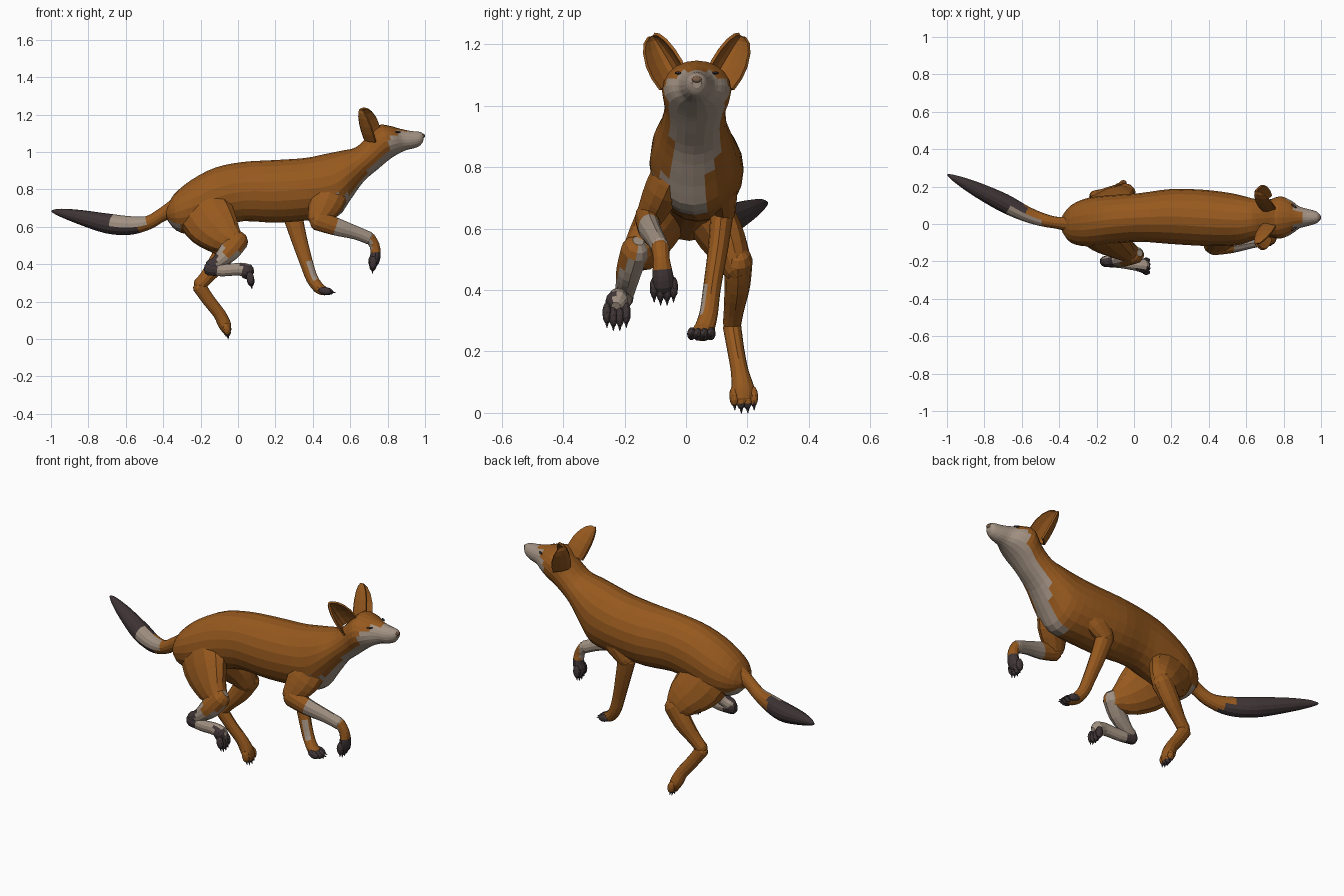
import bpy, bmesh, math
from mathutils import Vector, Matrix

if "Cube" in bpy.data.objects:
    bpy.data.objects.remove(bpy.data.objects["Cube"])

ORANGE, CREAM, DARK, NOSE = range(4)
MATS = []
for name, col in [("orange fur", (0.305, 0.099, 0.013)), ("cream fur", (0.36, 0.285, 0.225)),
                  ("dark fur", (0.05, 0.035, 0.037)), ("brown nose", (0.20, 0.115, 0.07))]:
    m = bpy.data.materials.new(name)
    m.diffuse_color = (*col, 1)
    m.use_nodes = True
    m.node_tree.nodes["Principled BSDF"].inputs["Base Color"].default_value = m.diffuse_color
    MATS.append(m)


def finish(bm, name, rule):
    """Turn a bmesh into a flat shaded object; rule(centre, normal) picks the colour."""
    bmesh.ops.recalc_face_normals(bm, faces=bm.faces)
    bm.normal_update()
    for f in bm.faces:
        f.material_index = rule(f.calc_center_median(), f.normal) if callable(rule) else rule
    me = bpy.data.meshes.new(name)
    bm.to_mesh(me)
    bm.free()
    for m in MATS:
        me.materials.append(m)
    ob = bpy.data.objects.new(name, me)
    bpy.context.collection.objects.link(ob)
    return ob


def smooth(rows, steps):
    """Catmull-Rom interpolation of rows of numbers."""
    out = []
    for i in range(len(rows) - 1):
        a, b, c, d = (rows[max(i - 1, 0)], rows[i], rows[i + 1], rows[min(i + 2, len(rows) - 1)])
        for k in range(steps):
            t = k / steps
            out.append([0.5 * (2 * q + (r - p) * t + (2 * p - 5 * q + 4 * r - s) * t * t
                               + (3 * q - p - 3 * r + s) * t ** 3) for p, q, r, s in zip(a, b, c, d)])
    return out + [list(rows[-1])]


def skin(rings, name, rule):
    bm = bmesh.new()
    vs = [[bm.verts.new(p) for p in r] for r in rings]
    n = len(rings[0])
    for a, b in zip(vs, vs[1:]):
        for i in range(n):
            bm.faces.new((a[i], a[(i + 1) % n], b[(i + 1) % n], b[i]))
    bm.faces.new(vs[0])
    bm.faces.new(vs[-1])
    return finish(bm, name, rule)


def limb(name, rows, rule=ORANGE, sides=12, steps=3):
    """Tube with rounded ends through rows of x, y, z, in-plane radius, y radius."""
    rows = smooth(rows, steps)
    pts = [Vector(r[:3]) for r in rows]
    last = len(pts) - 1
    rings = []
    for i, r in enumerate(rows):
        t = (pts[min(i + 1, last)] - pts[max(i - 1, 0)]).normalized()
        side = (Vector((0, 1, 0)) - t * t.y).normalized()
        up = t.cross(side)

        def ring(c, k):
            return [c + up * (math.cos(a) * r[3] * k) + side * (math.sin(a) * r[4] * k)
                    for a in [2 * math.pi * j / sides for j in range(sides)]]
        if i == 0:
            rings += [ring(pts[0] - t * r[4] * d, k) for d, k in [(0.85, 0.4), (0.5, 0.8)]]
        rings.append(ring(pts[i], 1))
        if i == last:
            rings += [ring(pts[i] + t * r[4] * d, k) for d, k in [(0.5, 0.8), (0.85, 0.4)]]
    return skin(rings, name, rule)


# Torso, neck and head: top x, top z, bottom x, bottom z, centre y, half width
profile = [
    (-.385, .69, -.38, .64, 0, .045), (-.345, .77, -.33, .58, 0, .10),
    (-.25, .85, -.24, .56, .01, .13), (-.12, .917, -.10, .60, .025, .13),
    (.03, .947, .03, .63, .035, .13), (.20, .957, .20, .622, .04, .147),
    (.36, .968, .38, .635, .033, .15), (.47, .99, .53, .655, .025, .143),
    (.56, 1.008, .595, .735, .022, .13), (.63, 1.025, .67, .84, .025, .108),
    (.69, 1.08, .75, .91, .03, .10), (.75, 1.143, .81, .96, .035, .113),
    (.81, 1.14, .86, .992, .035, .093), (.86, 1.126, .90, 1.01, .035, .06),
    (.92, 1.113, .945, 1.021, .035, .045), (.975, 1.107, .975, 1.036, .035, .032),
    (.995, 1.092, .99, 1.058, .035, .015)]


def body_colour(c, n):
    front = n.dot(Vector((.75, 0, -.66)))
    if c.x > .9 or (c.x > .855 and n.z < .8) or (c.x > .81 and c.z < 1.09):
        return CREAM
    if c.x > .47 and c.z > .95 and front > .6:
        return CREAM
    if c.x > .55 and c.z > .79 and front > .3 and abs(c.y - .03) < .075:   # throat strip
        return CREAM
    if c.x > .5 and c.z < .77 and front > .3 and -.14 < c.y < .06:          # chest patch
        return CREAM
    return CREAM if c.x < -.3 and c.z < .63 else ORANGE


rings = []
for tx, tz, bx, bz, yc, hw in smooth(profile, 3):
    mid, half = Vector(((tx + bx) / 2, yc, (tz + bz) / 2)), Vector(((tx - bx) / 2, 0, (tz - bz) / 2))
    rings.append([mid + half * math.cos(a) + Vector((0, hw * math.sin(a), 0))
                  for a in [2 * math.pi * j / 20 for j in range(20)]])
skin(rings, "body_and_head", body_colour)


# Tail with a dark tip and a pale side patch
def tail_colour(c, n):
    if c.x > -.5:
        return ORANGE
    if -.675 < c.x and n.y < -.2 and n.z > -.1 - (c.x + .5) * .9 - .1:
        return CREAM
    return ORANGE if c.x > -.58 and (n.z > -.3 or c.x > -.53) else DARK


limb("tail", [(-.33, 0, .70, .055, .05), (-.40, .005, .668, .037, .033), (-.48, .02, .622, .037, .035),
              (-.58, .055, .607, .05, .043), (-.70, .115, .618, .053, .05), (-.85, .19, .653, .038, .038),
              (-.95, .24, .676, .021, .02), (-.992, .262, .683, .007, .006)], tail_colour, 14, 4)


def blob(name, at, size, rule, rot=Matrix()):
    bm = bmesh.new()
    bmesh.ops.create_icosphere(bm, subdivisions=2, radius=1,
                               matrix=Matrix.Translation(at) @ rot @ Matrix.Diagonal((*size, 1)))
    finish(bm, name, rule)


# Nose, eyes and ears
blob("nose", (.987, .035, 1.086), (.013, .018, .013), NOSE)
for s, tag in ((-1, "near"), (1, "far")):
    blob("eye_" + tag, (.855, .035 + s * .061, 1.107), (.017, .006, .005), DARK,
         Matrix.Rotation(-s * .6, 4, 'Z'))
    base, tip = Vector((.705, .035 + s * .06, 1.075)), Vector((.66, .035 + s * .145, 1.228))
    axis = tip - base
    side = Vector((-.25, s * .84, -.5)).normalized()
    fwd = side.cross(axis).normalized()
    fwd = fwd if fwd.x > 0 else -fwd
    bm = bmesh.new()
    grid = []
    for t, w in ((0, .052), (.25, .056), (.5, .053), (.75, .042), (.92, .027), (1, .01)):
        grid.append([bm.verts.new(base + axis * t + side * w * u + fwd * w * (1.5 * u * u - .6))
                     for u in (-1, -.7, -.35, 0, .35, .7, 1)])
    for a, b in zip(grid, grid[1:]):
        for i in range(6):
            bm.faces.new((a[i], a[i + 1], b[i + 1], b[i]))
    ear = finish(bm, "ear_" + tag, ORANGE)
    mod = ear.modifiers.new("thickness", 'SOLIDIFY')
    mod.thickness, mod.offset = .01, 0


def paw(name, at, direction, colour, length=.036):
    """Four toes with dark claws."""
    d = Vector(direction).normalized()
    rot = d.to_track_quat('Z', 'Y').to_matrix().to_4x4()
    bm = bmesh.new()
    for i in range(4):
        p = Vector(at) + Vector((0, (i - 1.5) * .021, 0)) + d * (.01 if i in (1, 2) else 0)
        bmesh.ops.create_icosphere(bm, subdivisions=2, radius=1, matrix=Matrix.Translation(p) @ rot
                                   @ Matrix.Diagonal((.015, .021, length, 1)))
        bmesh.ops.create_cone(bm, cap_ends=True, segments=5, radius1=.009, radius2=.001, depth=.026,
                              matrix=Matrix.Translation(p + d * length) @ rot)
    finish(bm, name, lambda c, n: DARK if (c - Vector(at)).dot(d) > length * .75 else colour)


# Near front leg, reaching forward
limb("near_front_upper_leg", [(.50, -.03, .82, .10, .06), (.47, -.075, .73, .095, .06),
                              (.425, -.118, .64, .058, .045)])
limb("near_front_lower_leg", [(.425, -.125, .635, .054, .042), (.52, -.12, .602, .048, .036),
                              (.63, -.10, .568, .036, .03), (.70, -.085, .54, .034, .03)],
     lambda c, n: CREAM if c.x > .52 else ORANGE)
limb("near_front_foot", [(.705, -.084, .54, .03, .03), (.73, -.08, .50, .027, .027),
                         (.735, -.076, .45, .028, .034), (.725, -.073, .415, .03, .036)],
     lambda c, n: DARK if c.z < .465 else ORANGE if c.x > .715 else CREAM)
paw("near_front_toes", (.722, -.072, .408), (-.05, 0, -1), DARK)

# Far front leg, hanging down
limb("far_front_upper_leg", [(.42, .075, .82, .10, .07), (.36, .112, .74, .085, .055),
                             (.29, .122, .655, .05, .04)])
limb("far_front_lower_leg", [(.292, .118, .66, .052, .038), (.325, .105, .54, .043, .033),
                             (.365, .085, .41, .035, .029), (.395, .074, .325, .032, .03),
                             (.43, .06, .275, .03, .034), (.455, .053, .26, .026, .038)],
     lambda c, n: CREAM if .32 < c.z < .42 and n.y < -.6 and n.x > -.2 else ORANGE)
paw("far_front_toes", (.465, .05, .258), (1, -.1, -.2), DARK, .036)

# Near back leg, folded forward
limb("near_thigh", [(-.22, -.02, .74, .14, .08), (-.15, -.08, .635, .145, .075),
                    (-.07, -.13, .555, .105, .062), (-.01, -.16, .52, .058, .05)])
limb("near_shin", [(.005, -.165, .53, .055, .047), (-.05, -.185, .465, .055, .042),
                   (-.11, -.195, .41, .036, .034), (-.145, -.20, .39, .036, .03)],
     lambda c, n: DARK if c.x < -.115 and n.y < .5 else
     CREAM if c.x < -.07 or n.y > .15 or (n.x > .3 and n.z < -.3 and c.z < .5) else ORANGE)
limb("near_back_foot", [(-.155, -.20, .378, .038, .03), (-.08, -.208, .367, .032, .027),
                        (.01, -.22, .374, .034, .03), (.05, -.225, .36, .042, .038)],
     lambda c, n: DARK if c.x < -.12 or (c.x > .02 and n.y < -.3) else CREAM)
paw("near_back_toes", (.066, -.226, .325), (.15, 0, -1), DARK)

# Far back leg, reaching down
limb("far_thigh", [(-.22, .03, .74, .14, .08), (-.16, .085, .63, .14, .075),
                   (-.09, .14, .54, .105, .062), (-.05, .165, .47, .06, .048)])
limb("far_shin", [(-.045, .17, .50, .06, .047), (-.10, .167, .415, .055, .042),
                  (-.165, .156, .335, .038, .033), (-.205, .15, .29, .036, .03)])
limb("far_back_foot", [(-.207, .15, .28, .037, .03), (-.155, .162, .205, .034, .028),
                       (-.10, .175, .135, .033, .029), (-.075, .184, .085, .035, .037),
                       (-.065, .186, .06, .03, .04)], ORANGE)
paw("far_back_toes", (-.06, .188, .054), (.15, .05, -1), ORANGE, .034)
